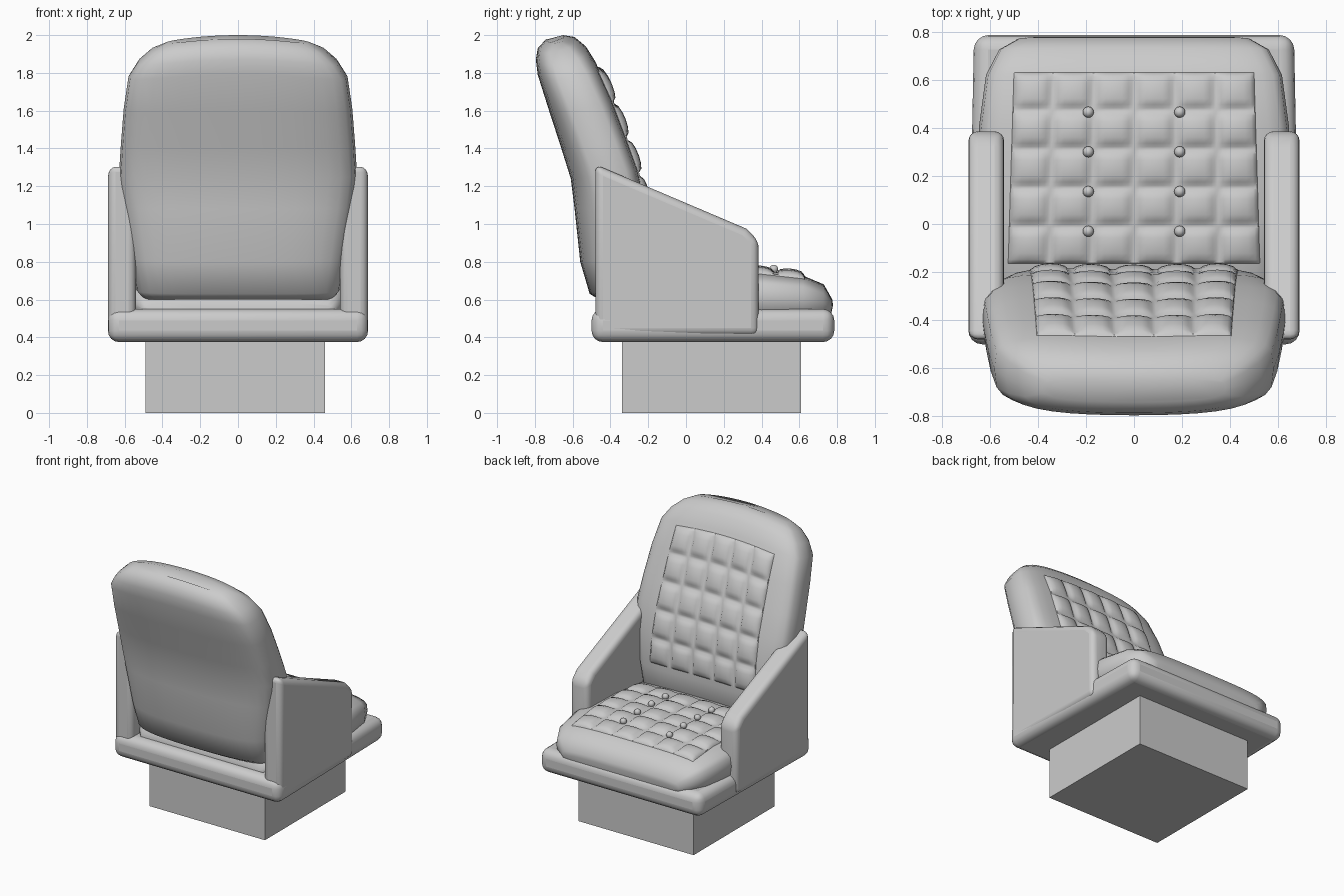
import bpy
import bmesh
import math
from mathutils import Vector

default = bpy.data.objects.get("Cube")
if default:
    bpy.data.objects.remove(default, do_unlink=True)


def finish(name, bm, bevel=0.0, smooth=True):
    """Turn a bmesh into a named object, optionally rounded and smooth shaded."""
    bmesh.ops.recalc_face_normals(bm, faces=bm.faces)
    mesh = bpy.data.meshes.new(name)
    bm.to_mesh(mesh)
    bm.free()
    obj = bpy.data.objects.new(name, mesh)
    bpy.context.collection.objects.link(obj)
    if bevel:
        mod = obj.modifiers.new("Rounded edges", "BEVEL")
        mod.width = bevel
        mod.segments = 4
    if smooth:
        bpy.ops.object.select_all(action="DESELECT")
        obj.select_set(True)
        bpy.context.view_layer.objects.active = obj
        bpy.ops.object.shade_smooth_by_angle(angle=math.radians(50))
    return obj


def prism(name, outline, axis, start, end, bevel=0.0, smooth=True):
    """Extrude a flat outline along x or z."""
    bm = bmesh.new()
    rings = []
    for d in (start, end):
        rings.append([bm.verts.new((d, a, b) if axis == "x" else (a, b, d)) for a, b in outline])
    n = len(outline)
    for i in range(n):
        j = (i + 1) % n
        bm.faces.new((rings[0][i], rings[0][j], rings[1][j], rings[1][i]))
    bm.faces.new(rings[0])
    bm.faces.new(rings[1])
    return finish(name, bm, bevel, smooth)


# Padded shapes: stations are (face y, face z, rear y, rear z, half width)
def station(stations, t):
    i = min(int(t), len(stations) - 2)
    return [a + (b - a) * (t - i) for a, b in zip(stations[i], stations[i + 1])]


def skin(stations, t, s, side, warp, lift=0.0):
    """Point on the padded surface; s runs -1..1 across the width."""
    fy, fz, ry, rz, w = station(stations, t)
    face, rear = Vector((0, fy, fz)), Vector((0, ry, rz))
    k = side * max(0.0, 1 - abs(s) ** 4) ** 0.25
    p = (face + rear) / 2 + (face - rear) / 2 * k
    p += (face - rear).normalized() * lift
    p.x = s * w
    return warp(p)


def locate(stations, axis, value):
    """Station parameter where the face reaches a given y (0) or z (1)."""
    for i in range(len(stations) - 1):
        a, b = stations[i][axis], stations[i + 1][axis]
        if a <= value <= b:
            return i + (value - a) / (b - a)
    return len(stations) - 1


def padded(name, stations, warp, steps=18):
    bm = bmesh.new()
    across = [math.sin(math.pi * (i / steps - 0.5)) for i in range(steps + 1)]
    loop = [(s, 1) for s in across] + [(s, -1) for s in across[-2:0:-1]]
    rings = [[bm.verts.new(skin(stations, t, s, side, warp)) for s, side in loop]
             for t in range(len(stations))]
    n = len(loop)
    for lower, upper in zip(rings, rings[1:]):
        for i in range(n):
            j = (i + 1) % n
            bm.faces.new((lower[i], lower[j], upper[j], upper[i]))
    bm.faces.new(rings[0])
    bm.faces.new(rings[-1])
    return finish(name, bm)


def quilt(name, stations, warp, axis, span, widths, cols, rows, puff):
    """Grid of stuffed squares laid over a padded surface."""
    cell = (0, 0.05, 0.14, 0.3, 0.5, 0.7, 0.86, 0.95)

    def samples(count):
        return [(c + f, f) for c in range(count) for f in cell] + [(count, 0)]

    def swell(f):
        return max(0.0, 1 - ((2 * f - 1) / 0.9) ** 2) ** 0.5

    bm = bmesh.new()
    grid = []
    for v, fv in samples(rows):
        r = v / rows
        t = locate(stations, axis, span[0] + (span[1] - span[0]) * r)
        half = widths[0] + (widths[1] - widths[0]) * r
        line = []
        for u, fu in samples(cols):
            border = u in (0, cols) or v in (0, rows)
            lift = -0.02 if border else 0.006 + puff * swell(fu) * swell(fv)
            s = half * (2 * u / cols - 1) / station(stations, t)[4]
            line.append(bm.verts.new(skin(stations, t, s, 1, warp, lift)))
        grid.append(line)
    for a, b in zip(grid, grid[1:]):
        for i in range(len(a) - 1):
            bm.faces.new((a[i], a[i + 1], b[i + 1], b[i]))
    return finish(name, bm)


# Pedestal and rounded base plate
prism("pedestal", [(-0.49, -0.34), (0.46, -0.34), (0.46, 0.61), (-0.49, 0.61)],
      "z", 0, 0.39, smooth=False)
prism("base_plate", [(-0.69, -0.5), (0.69, -0.5), (0.665, 0.785), (-0.665, 0.785)],
      "z", 0.375, 0.55, bevel=0.06)

# Side panels
arm = [(-0.48, 0.41), (-0.48, 1.315), (0.32, 0.975), (0.385, 0.91), (0.385, 0.41)]
for side, label in ((1, "left"), (-1, "right")):
    prism(label + "_side_panel", arm, "x", side * 0.54, side * 0.688, bevel=0.04)


# Seat cushion
def flat(p):
    return p


seat = [
    (-0.43, 0.58, -0.43, 0.52, 0.50),
    (-0.38, 0.65, -0.40, 0.50, 0.54),
    (-0.25, 0.72, -0.25, 0.48, 0.58),
    (0.05, 0.745, 0.05, 0.48, 0.62),
    (0.40, 0.75, 0.40, 0.48, 0.645),
    (0.62, 0.727, 0.62, 0.48, 0.615),
    (0.73, 0.68, 0.72, 0.49, 0.56),
    (0.775, 0.60, 0.765, 0.50, 0.48),
    (0.778, 0.57, 0.768, 0.52, 0.44),
]
padded("seat_cushion", seat, flat)
quilt("seat_quilting", seat, flat, 0, (-0.17, 0.635), (0.53, 0.505), 6, 5, 0.024)

# Buttons at the quilting crossings
for side in (-1, 1):
    for row in range(4):
        y = -0.03 + row * 0.165
        t = locate(seat, 0, y)
        bm = bmesh.new()
        bmesh.ops.create_uvsphere(bm, u_segments=16, v_segments=10, radius=0.023)
        bmesh.ops.translate(bm, verts=bm.verts,
                            vec=skin(seat, t, side * 0.19 / station(seat, t)[4], 1, flat, 0.018))
        finish("seat_button", bm)


# Backrest, gently wrapped around the sitter and crowned at the top
def wrapped(p):
    rise = max(0.0, (p.z - 1.2) / 0.8)
    return Vector((p.x, p.y + 0.09 * p.x ** 2, p.z - 0.22 * rise ** 2 * p.x ** 2))


back = [
    (-0.27, 0.60, -0.46, 0.60, 0.50),
    (-0.21, 0.68, -0.51, 0.63, 0.54),
    (-0.19, 0.85, -0.56, 0.80, 0.565),
    (-0.215, 1.08, -0.59, 1.08, 0.61),
    (-0.265, 1.29, -0.61, 1.24, 0.63),
    (-0.325, 1.46, -0.66, 1.40, 0.62),
    (-0.40, 1.67, -0.725, 1.60, 0.605),
    (-0.48, 1.86, -0.785, 1.79, 0.58),
    (-0.53, 1.94, -0.795, 1.87, 0.53),
    (-0.59, 1.99, -0.785, 1.93, 0.46),
    (-0.65, 2.00, -0.74, 1.98, 0.38),
]
padded("backrest", back, wrapped)
quilt("backrest_quilting", back, wrapped, 1, (0.88, 1.84), (0.44, 0.41), 5, 5, 0.028)
